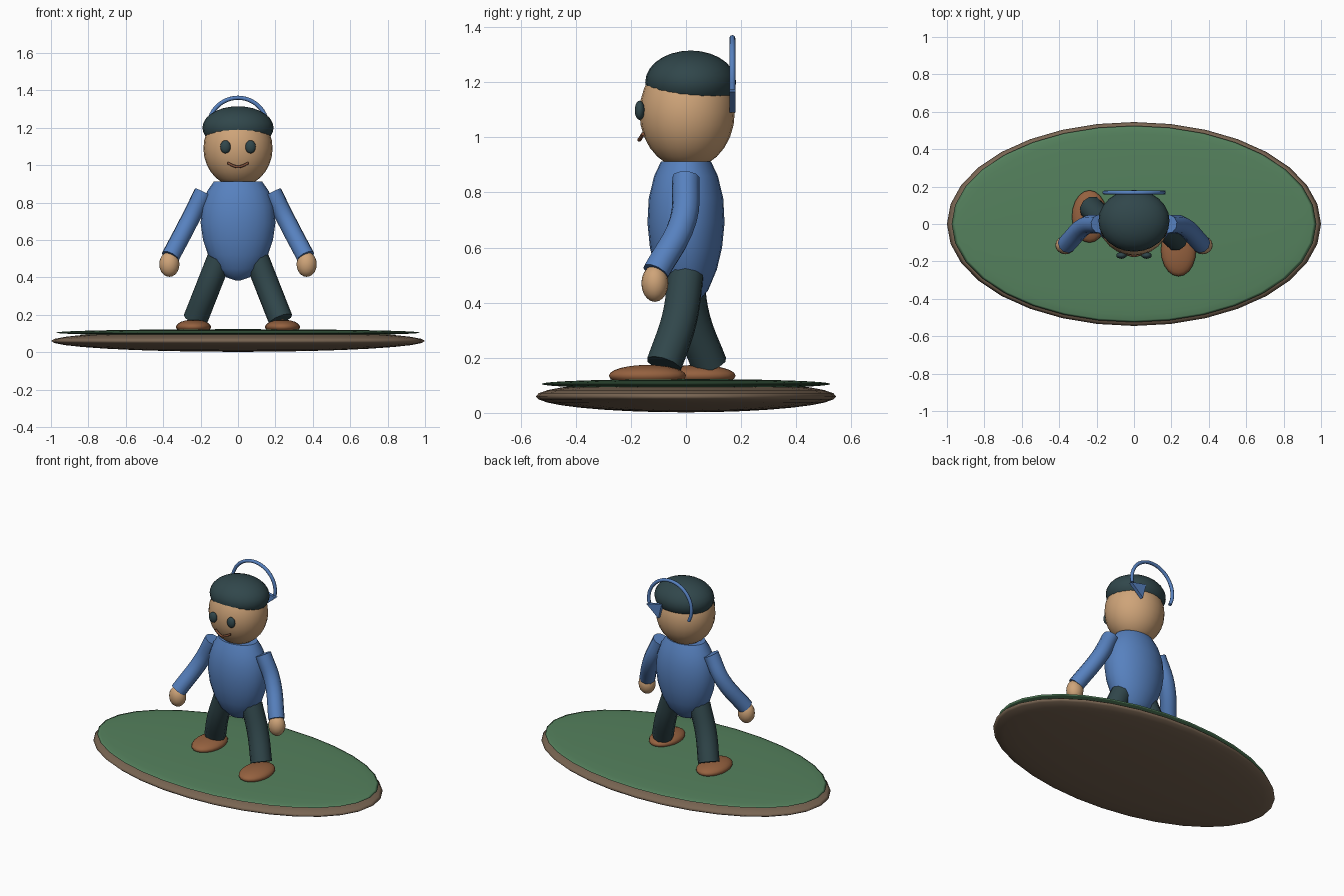
import bpy, bmesh, math
from mathutils import Vector

if "Cube" in bpy.data.objects:
    bpy.data.objects.remove(bpy.data.objects["Cube"])


def mat(name, r, g, b):
    m = bpy.data.materials.new(name)
    m.diffuse_color = (r, g, b, 1)
    m.use_nodes = True
    m.node_tree.nodes["Principled BSDF"].inputs["Base Color"].default_value = m.diffuse_color
    return m


GREEN = mat("grass", 0.09, 0.22, 0.11)
EARTH = mat("earth", 0.19, 0.13, 0.085)
BLUE = mat("blue", 0.095, 0.22, 0.52)
SKIN = mat("skin", 0.62, 0.37, 0.19)
DARK = mat("dark", 0.03, 0.062, 0.07)
SHOE = mat("shoe", 0.30, 0.12, 0.05)
LIP = mat("lip", 0.22, 0.08, 0.04)


def finish(name, mesh, material, angle=50):
    ob = bpy.data.objects.new(name, mesh)
    bpy.context.collection.objects.link(ob)
    mesh.materials.clear()
    mesh.materials.append(material)
    bpy.ops.object.select_all(action='DESELECT')
    ob.select_set(True)
    bpy.context.view_layer.objects.active = ob
    bpy.ops.object.shade_smooth_by_angle(angle=math.radians(angle))
    return ob


def from_bm(name, bm, material, angle=50):
    bmesh.ops.recalc_face_normals(bm, faces=bm.faces)
    me = bpy.data.meshes.new(name)
    bm.to_mesh(me)
    bm.free()
    return finish(name, me, material, angle)


def ellipsoid(name, centre, radii, material, seg=24, rings=14):
    bm = bmesh.new()
    bmesh.ops.create_uvsphere(bm, u_segments=seg, v_segments=rings, radius=1)
    for v in bm.verts:
        v.co = Vector([c + r * k for c, r, k in zip(centre, radii, v.co)])
    return from_bm(name, bm, material, 180)


def tube(name, points, radius, material, res=3):
    cu = bpy.data.curves.new(name, 'CURVE')
    cu.dimensions = '3D'
    cu.bevel_depth, cu.bevel_resolution = radius, res
    cu.use_fill_caps = True
    cu.resolution_u = 5
    sp = cu.splines.new('BEZIER')
    sp.bezier_points.add(len(points) - 1)
    for bp, p in zip(sp.bezier_points, points):
        bp.co = p
        bp.handle_left_type = bp.handle_right_type = 'AUTO'
    tmp = bpy.data.objects.new(name + "_path", cu)
    bpy.context.collection.objects.link(tmp)
    dg = bpy.context.evaluated_depsgraph_get()
    me = bpy.data.meshes.new_from_object(tmp.evaluated_get(dg))
    bpy.data.objects.remove(tmp)
    me.name = name
    return finish(name, me, material)


# ground: flattened earth body with a thin grass layer on top
ellipsoid("ground_base", (0, 0, 0.06), (1.0, 0.545, 0.058), EARTH, 32, 16)
ellipsoid("grass_top", (0, 0, 0.105), (0.975, 0.525, 0.018), GREEN, 32, 16)

# torso: lofted profile, flattened front to back
profile = [(0.012, 0.383), (0.06, 0.4), (0.115, 0.445), (0.16, 0.52), (0.187, 0.6),
           (0.2, 0.69), (0.193, 0.78), (0.165, 0.86), (0.13, 0.912)]
bm = bmesh.new()
rings = [[bm.verts.new((r * math.cos(i * math.pi / 12), 0.7 * r * math.sin(i * math.pi / 12), z))
          for i in range(24)] for r, z in profile]
for a, b in zip(rings, rings[1:]):
    for i in range(24):
        bm.faces.new((a[i], a[(i + 1) % 24], b[(i + 1) % 24], b[i]))
bm.faces.new(rings[0])
bm.faces.new(rings[-1])
from_bm("torso", bm, BLUE)

# head and hair cap
ellipsoid("head", (0, 0.004, 1.09), (0.185, 0.173, 0.205), SKIN)
ellipsoid("hair", (0, 0.017, 1.2), (0.19, 0.165, 0.115), DARK)

# limbs: mirrored arms, legs striding with different depth
for side, s in (("right", 1), ("left", -1)):
    tube(side + "_arm", [(s * 0.185, 0, 0.855), (s * 0.262, -0.01, 0.70),
                         (s * 0.362, -0.11, 0.51)], 0.05, BLUE)
    ellipsoid(side + "_hand", (s * 0.367, -0.113, 0.47), (0.054, 0.049, 0.067), SKIN, 16, 10)
    knee, ankle, foot = (-0.025, -0.08, -0.14) if s > 0 else (0.025, 0.085, 0.04)
    tube(side + "_leg", [(s * 0.1, 0, 0.5), (s * 0.165, knee, 0.335),
                         (s * 0.228, ankle, 0.175)], 0.066, DARK)
    ellipsoid(side + "_shoe", (s * 0.238, foot, 0.135), (0.094, 0.14, 0.039), SHOE, 20, 12)
    ellipsoid(side + "_eye", (s * 0.067, -0.168, 1.098), (0.028, 0.018, 0.035), DARK, 16, 10)

# mouth
tube("mouth", [(-0.055, -0.156, 1.012), (-0.025, -0.165, 0.997), (0, -0.17, 0.991),
               (0.025, -0.165, 0.997), (0.055, -0.156, 1.012)], 0.007, LIP, 2)

# curved arrow behind the head: arc plus flat pointed tip
arc = []
for i in range(13):
    t = math.radians(-10 + 218 * i / 12)
    arc.append((0.158 * math.cos(t), 0.168, 1.202 + 0.158 * math.sin(t)))
tube("arrow_arc", arc, 0.011, BLUE, 2)
bm = bmesh.new()
tri = [(0.168, 1.165), (0.055, 1.19), (0.08, 1.09)]
f, b = [[bm.verts.new((x, y, z)) for x, z in tri] for y in (0.157, 0.179)]
bm.faces.new(f)
bm.faces.new(b)
for i in range(3):
    j = (i + 1) % 3
    bm.faces.new((f[i], f[j], b[j], b[i]))
from_bm("arrow_tip", bm, BLUE, 30)
